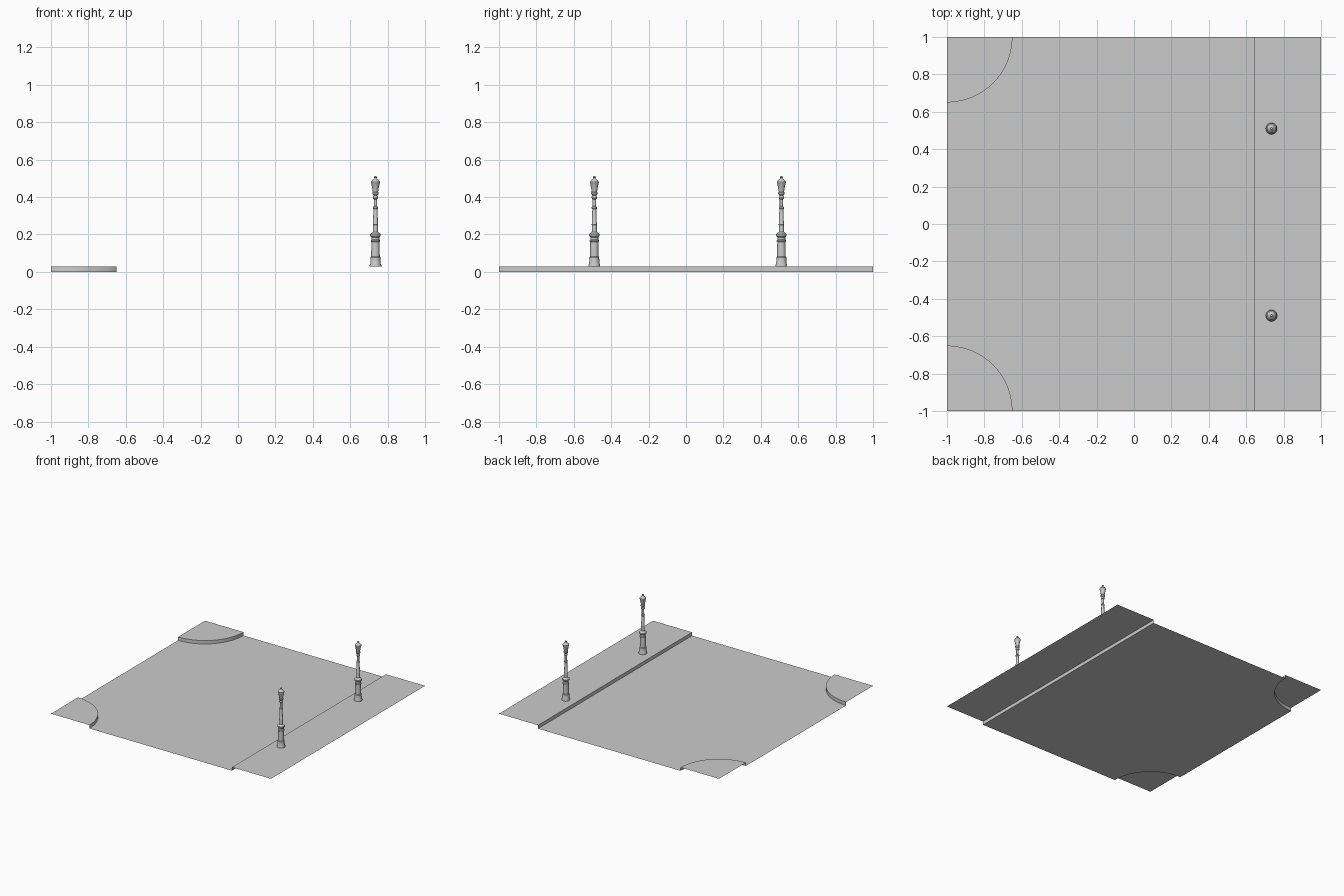
import bpy
import bmesh
from math import cos, sin, pi, radians

cube = bpy.data.objects.get("Cube")
if cube:
    bpy.data.objects.remove(cube, do_unlink=True)

CURB_HEIGHT = 0.028
CORNER_RADIUS = 0.35
CURB_X = 0.645
ARC_STEPS = 16
LAMP_SIDES = 20

grey = bpy.data.materials.new("stone grey")
grey.use_nodes = True
colour = (0.6, 0.6, 0.6, 1)
grey.diffuse_color = colour
grey.node_tree.nodes["Principled BSDF"].inputs["Base Color"].default_value = colour


def finish(name, bm, smooth_angle=30):
    """Turn a bmesh into a named, shaded object."""
    mesh = bpy.data.meshes.new(name)
    bm.to_mesh(mesh)
    bm.free()
    mesh.materials.append(grey)
    obj = bpy.data.objects.new(name, mesh)
    bpy.context.collection.objects.link(obj)
    bpy.ops.object.select_all(action='DESELECT')
    obj.select_set(True)
    bpy.context.view_layer.objects.active = obj
    bpy.ops.object.shade_smooth_by_angle(angle=radians(smooth_angle))
    return obj


def sheet(name, outline, z, curb=()):
    """Flat counter-clockwise sheet, with an open curb wall below a path."""
    bm = bmesh.new()
    face = bm.faces.new([bm.verts.new((x, y, z)) for x, y in outline])
    face.normal_update()
    if face.normal.z < 0:
        face.normal_flip()
    for a, b in zip(curb, curb[1:]):
        bm.faces.new([bm.verts.new(p) for p in
                      ((*a, 0), (*b, 0), (*b, z), (*a, z))])
    bmesh.ops.remove_doubles(bm, verts=bm.verts, dist=1e-5)
    return finish(name, bm)


def corner_arc(side):
    """Rounded curb line in the left-hand corner of the ground, by y side."""
    angles = [i * pi / 2 / ARC_STEPS for i in range(ARC_STEPS + 1)]
    points = [(-1 + CORNER_RADIUS * cos(a), side * (1 - CORNER_RADIUS * sin(a)))
              for a in angles]
    return points if side < 0 else points[::-1]


# Road between the pavements
front_arc, back_arc = corner_arc(-1), corner_arc(1)
sheet("road", [(CURB_X, -1), (CURB_X, 1)] + back_arc[::-1] + front_arc[::-1], 0)

# Raised corners and the long pavement
sheet("front_corner_pavement", [(-1, -1)] + front_arc, CURB_HEIGHT, front_arc)
sheet("back_corner_pavement", [(-1, 1)] + back_arc, CURB_HEIGHT, back_arc)
sheet("long_pavement", [(CURB_X, -1), (1, -1), (1, 1), (CURB_X, 1)],
      CURB_HEIGHT, [(CURB_X, 1), (CURB_X, -1)])

# Lamp post profile: radius, height
PROFILE = [
    (.031, .028), (.031, .036), (.028, .044), (.026, .072), (.026, .078),
    (.023, .082), (.022, .160), (.025, .163), (.025, .168), (.021, .172),
    (.021, .185), (.028, .193), (.028, .202), (.021, .208), (.014, .214),
    (.013, .250), (.015, .253), (.013, .258), (.011, .335), (.014, .339),
    (.014, .346), (.009, .352), (.009, .388), (.014, .394), (.014, .402),
    (.010, .408), (.017, .416), (.017, .424), (.014, .428), (.022, .472),
    (.024, .475), (.024, .481), (.016, .492), (.008, .498), (.006, .501),
    (.008, .506), (.005, .512), (0, .513),
]


def lamp(name, x, y):
    """Spin the profile around the post's axis."""
    bm = bmesh.new()
    verts = [bm.verts.new((r, 0, z)) for r, z in PROFILE]
    edges = [bm.edges.new(pair) for pair in zip(verts, verts[1:])]
    bmesh.ops.spin(bm, geom=verts + edges, cent=(0, 0, 0), axis=(0, 0, 1),
                   angle=2 * pi, steps=LAMP_SIDES)
    bmesh.ops.remove_doubles(bm, verts=bm.verts, dist=1e-5)
    bmesh.ops.recalc_face_normals(bm, faces=bm.faces)
    obj = finish(name, bm)
    obj.location = (x, y, 0)


lamp("front_lamp_post", 0.735, -0.49)
lamp("back_lamp_post", 0.735, 0.51)
